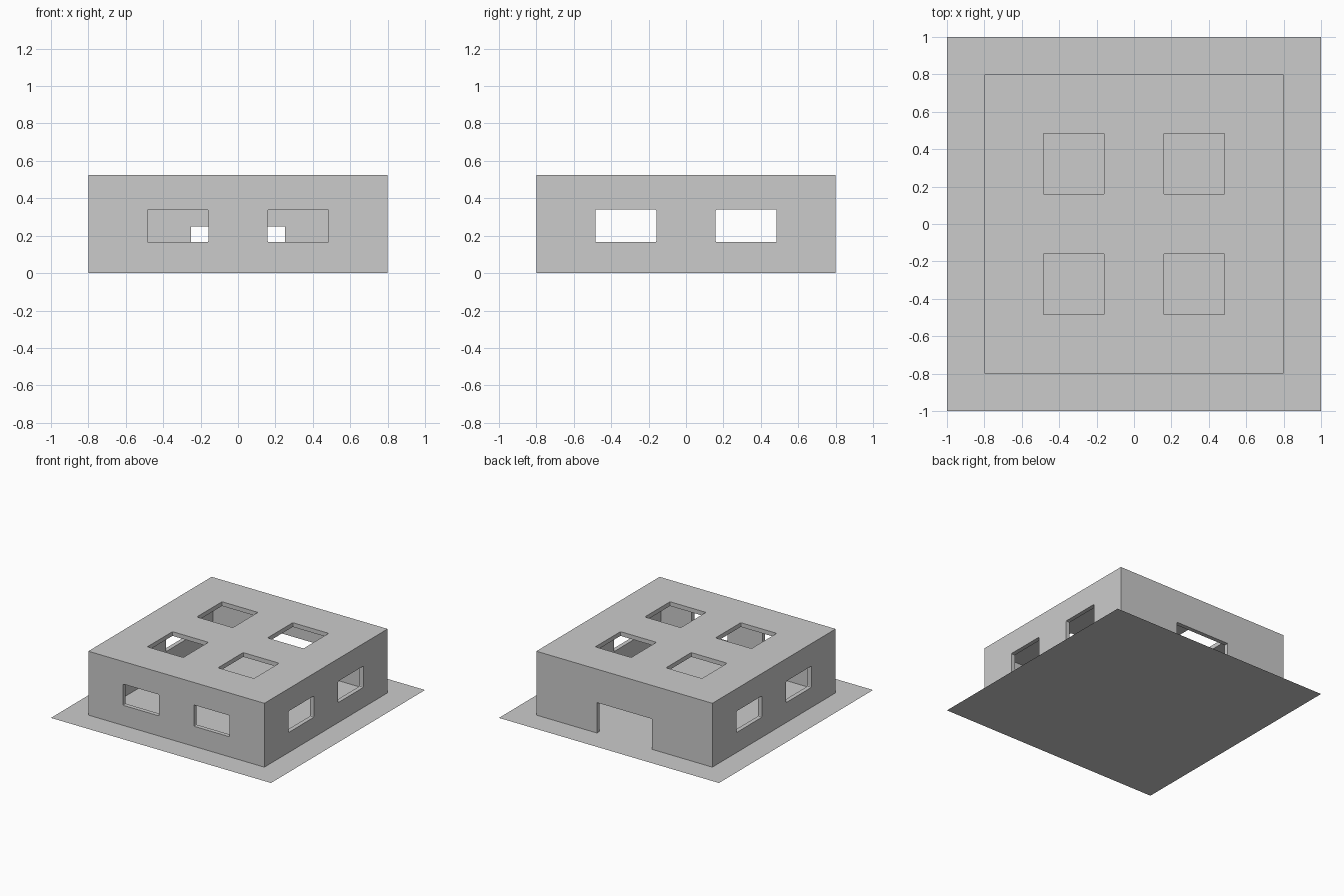
import bpy, bmesh

if "Cube" in bpy.data.objects:
    bpy.data.objects.remove(bpy.data.objects["Cube"])

T = 0.035   # wall thickness
H = 0.525   # building height


def box(name, lo, hi, bevel_axis=None):
    bm = bmesh.new()
    bmesh.ops.create_cube(bm, size=1)
    for v in bm.verts:
        v.co = [(l + h) / 2 + c * (h - l) for c, l, h in zip(v.co, lo, hi)]
    # slightly eased corners along one axis
    if bevel_axis is not None:
        edges = [e for e in bm.edges
                 if abs(e.verts[0].co[bevel_axis] - e.verts[1].co[bevel_axis]) > 1e-4]
        bmesh.ops.bevel(bm, geom=edges, offset=0.008, segments=2, profile=0.5, affect='EDGES')
    mesh = bpy.data.meshes.new(name)
    bm.to_mesh(mesh)
    bm.free()
    ob = bpy.data.objects.new(name, mesh)
    bpy.context.collection.objects.link(ob)
    return ob


def cut(target, cutter):
    mod = target.modifiers.new("cut_" + cutter.name, 'BOOLEAN')
    mod.operation = 'DIFFERENCE'
    mod.solver = 'EXACT'
    mod.object = cutter
    cutter.hide_render = True
    cutter.hide_set(True)


# Ground sheet
bpy.ops.mesh.primitive_plane_add(size=2)
bpy.context.object.name = "ground_slab"

# Hollow building, open underneath
shell = box("building_shell", (-0.8, -0.8, 0), (0.8, 0.8, H))
cut(shell, box("room_void", (-0.8 + T, -0.8 + T, -0.1), (0.8 - T, 0.8 - T, H - T)))

# Door in the back wall
cut(shell, box("door_void", (-0.25, 0.6, -0.2), (0.25, 0.9, 0.25)))

A, B = 0.158, 0.485
for i, (a, b) in enumerate(((-B, -A), (A, B))):
    # Front windows
    cut(shell, box(f"front_window_void_{i}", (a, -0.9, 0.165), (b, -0.6, 0.34), 1))
    # Side windows, cut straight through both sides
    cut(shell, box(f"side_window_void_{i}", (-0.9, a, 0.165), (0.9, b, 0.34), 0))
    # Skylights
    for j, (c, d) in enumerate(((-B, -A), (A, B))):
        cut(shell, box(f"skylight_void_{i}{j}", (a, c, 0.4), (b, d, 0.6), 2))
